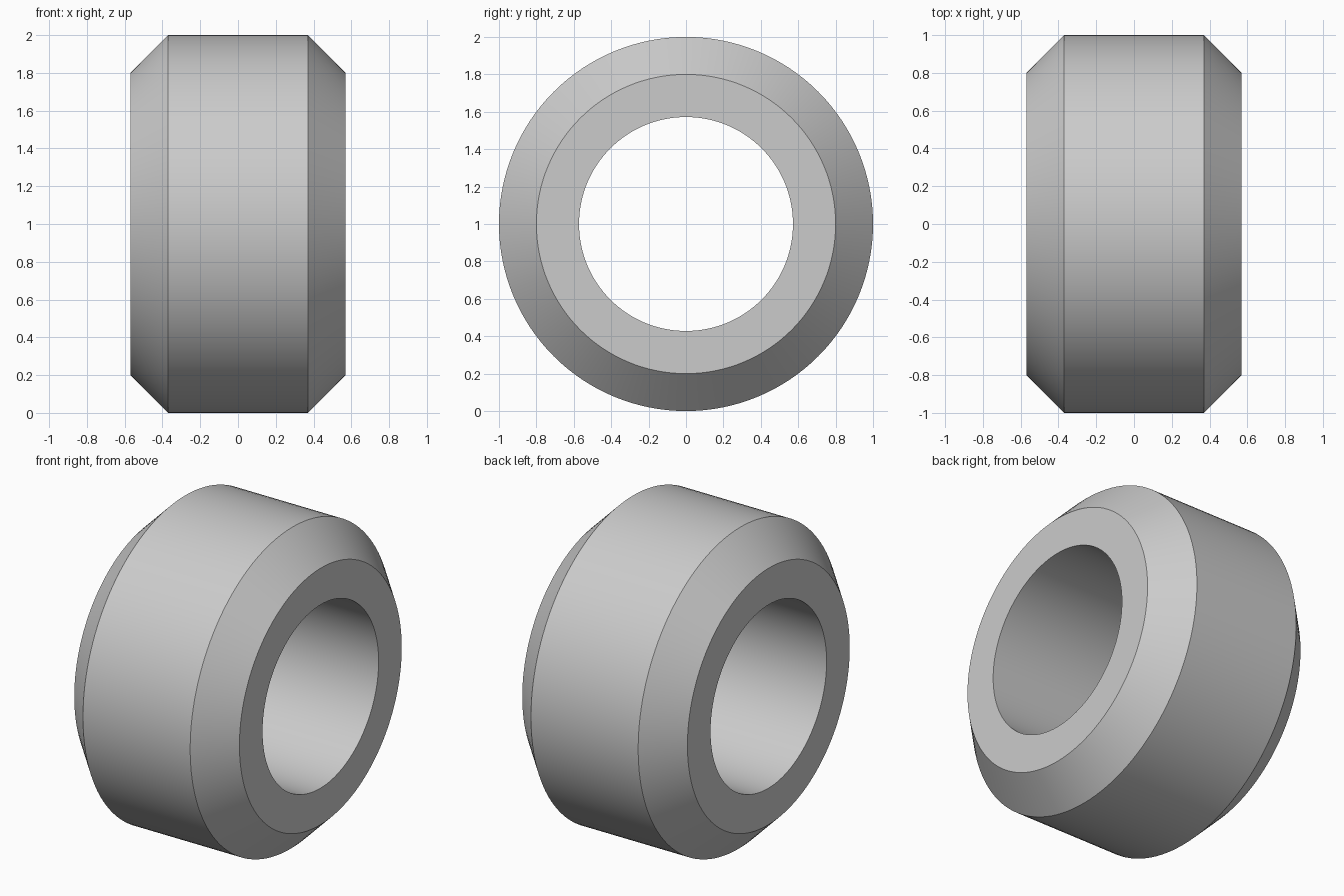
import bpy, bmesh, math
from mathutils import Matrix, Vector

cube = bpy.data.objects.get("Cube")
if cube:
    bpy.data.objects.remove(cube, do_unlink=True)

RADIUS = 1.0
BORE = 0.572
HALF_WIDTH = 0.57
CHAMFER = 0.2
SEGMENTS = 128

# Plain grey material
grey = bpy.data.materials.new("light grey")
grey.use_nodes = True
colour = (0.6, 0.6, 0.6, 1.0)
grey.diffuse_color = colour
grey.node_tree.nodes["Principled BSDF"].inputs["Base Color"].default_value = colour

# Cross-section of the ring as (x, radius), revolved about the x axis
profile = [
    (-HALF_WIDTH, BORE),
    (-HALF_WIDTH, RADIUS - CHAMFER),
    (-HALF_WIDTH + CHAMFER, RADIUS),
    (HALF_WIDTH - CHAMFER, RADIUS),
    (HALF_WIDTH, RADIUS - CHAMFER),
    (HALF_WIDTH, BORE),
]
bm = bmesh.new()
rings = []
for i in range(SEGMENTS):
    turn = Matrix.Rotation(math.tau * i / SEGMENTS, 3, "X")
    rings.append([bm.verts.new(turn @ Vector((x, 0, r))) for x, r in profile])
for i, ring in enumerate(rings):
    after = rings[(i + 1) % SEGMENTS]
    for j in range(len(profile)):
        k = (j + 1) % len(profile)
        bm.faces.new((ring[j], ring[k], after[k], after[j]))
bmesh.ops.recalc_face_normals(bm, faces=bm.faces)

# Chamfered ring standing on the ground
mesh = bpy.data.meshes.new("chamfered_ring")
bm.to_mesh(mesh)
bm.free()
mesh.materials.append(grey)
ring_object = bpy.data.objects.new("chamfered_ring", mesh)
ring_object.location.z = RADIUS
bpy.context.collection.objects.link(ring_object)

# Smooth round surfaces, crisp rims
bpy.ops.object.select_all(action="DESELECT")
ring_object.select_set(True)
bpy.context.view_layer.objects.active = ring_object
bpy.ops.object.shade_smooth_by_angle(angle=math.radians(30))
